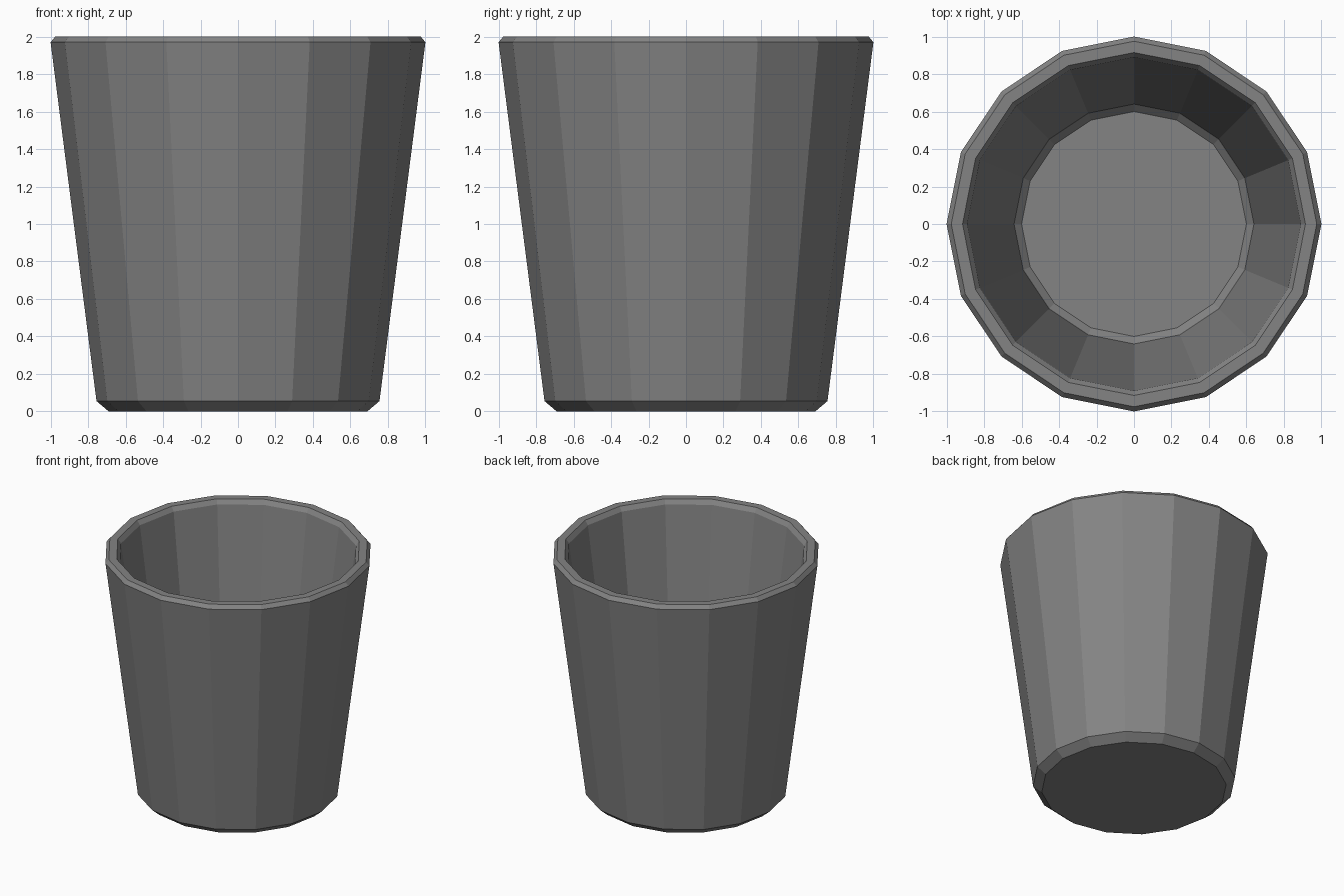
import bpy, bmesh, math

if "Cube" in bpy.data.objects:
    bpy.data.objects.remove(bpy.data.objects["Cube"])

SIDES = 16
# (radius, height) from the base, up the outside, over the rim, down to the floor
PROFILE = [(0.69, 0.0), (0.755, 0.055), (1.0, 1.97), (0.975, 2.0),
           (0.915, 2.0), (0.89, 1.965), (0.64, 0.13), (0.60, 0.09)]

grey = bpy.data.materials.new("mid grey")
grey.diffuse_color = (0.23, 0.23, 0.23, 1)
grey.use_nodes = True
grey.node_tree.nodes["Principled BSDF"].inputs["Base Color"].default_value = grey.diffuse_color

bm = bmesh.new()
rings = []
for r, z in PROFILE:
    rings.append([bm.verts.new((r * math.cos(2 * math.pi * i / SIDES),
                                r * math.sin(2 * math.pi * i / SIDES), z))
                  for i in range(SIDES)])

# walls, rim and chamfers
for a, b in zip(rings, rings[1:]):
    for i in range(SIDES):
        j = (i + 1) % SIDES
        bm.faces.new((a[i], a[j], b[j], b[i]))

# underside and inner floor
bm.faces.new(rings[0][::-1])
bm.faces.new(rings[-1])
bmesh.ops.recalc_face_normals(bm, faces=bm.faces)

mesh = bpy.data.meshes.new("cup")
bm.to_mesh(mesh)
bm.free()
mesh.materials.append(grey)
cup = bpy.data.objects.new("cup", mesh)
bpy.context.collection.objects.link(cup)
